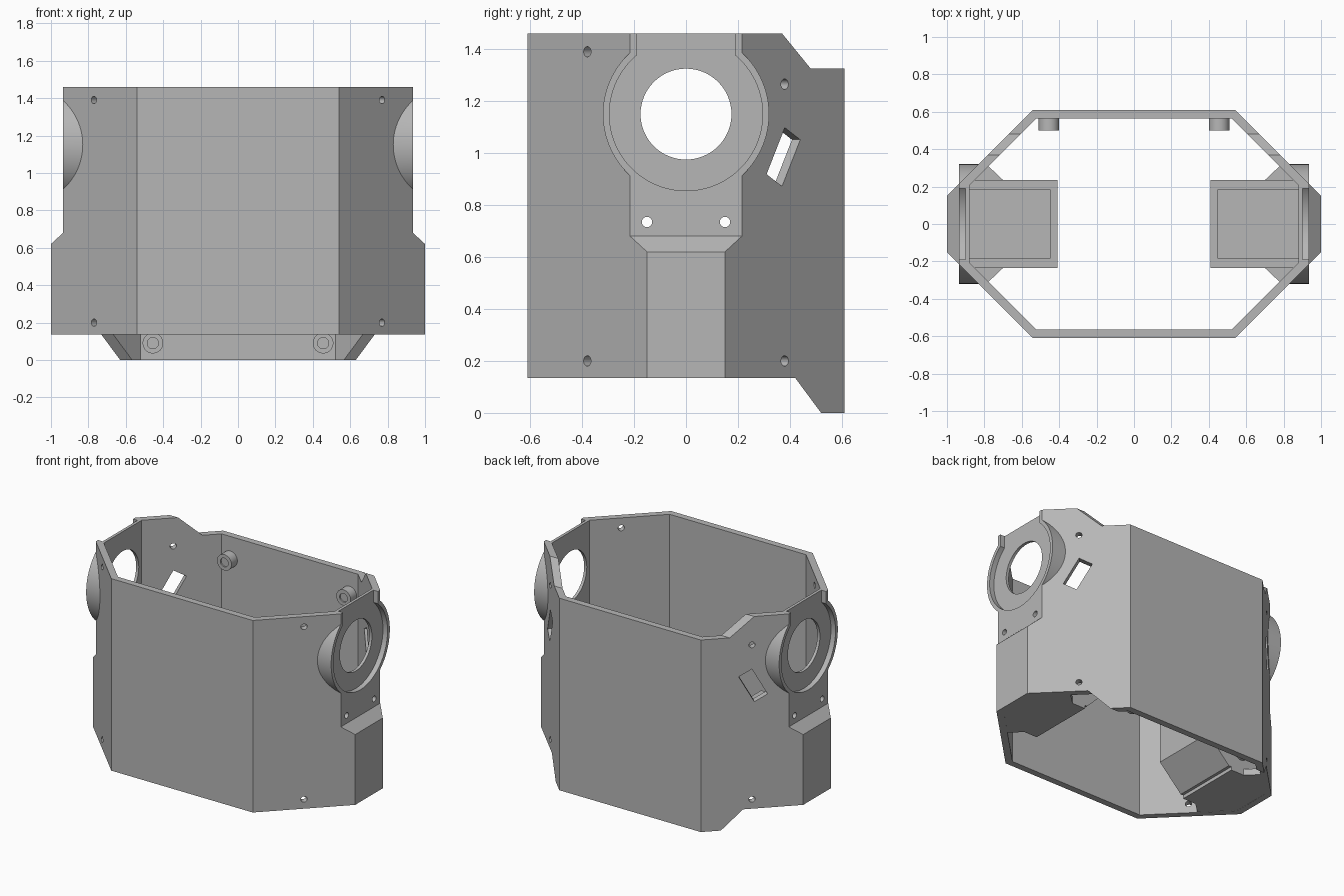
import bpy, bmesh, math
from mathutils import Vector, Matrix

cube = bpy.data.objects.get("Cube")
if cube:
    bpy.data.objects.remove(cube, do_unlink=True)

grey = bpy.data.materials.new("plain grey")
grey.use_nodes = True
colour = (0.47, 0.47, 0.47, 1)
grey.diffuse_color = colour
grey.node_tree.nodes["Principled BSDF"].inputs["Base Color"].default_value = colour


def finish(name, bm):
    bmesh.ops.recalc_face_normals(bm, faces=bm.faces)
    mesh = bpy.data.meshes.new(name)
    bm.to_mesh(mesh)
    bm.free()
    mesh.materials.append(grey)
    obj = bpy.data.objects.new(name, mesh)
    bpy.context.collection.objects.link(obj)
    return obj


def prism(name, points, axis, lo, hi):
    """Extrude a flat outline along one axis."""
    place = {"x": lambda a, b, d: (d, a, b),
             "y": lambda a, b, d: (a, d, b),
             "z": lambda a, b, d: (a, b, d)}[axis]
    bm = bmesh.new()
    ends = [[bm.verts.new(place(a, b, d)) for a, b in points] for d in (lo, hi)]
    for end in ends:
        bm.faces.new(end)
    n = len(points)
    for i in range(n):
        j = (i + 1) % n
        bm.faces.new((ends[0][i], ends[0][j], ends[1][j], ends[1][i]))
    return finish(name, bm)


def rod(name, start, direction, radius, length, sides=32):
    """Cylinder from a start point along a direction."""
    d = Vector(direction).normalized()
    bm = bmesh.new()
    turn = d.to_track_quat("Z", "Y").to_matrix().to_4x4()
    middle = Matrix.Translation(Vector(start) + d * length / 2)
    bmesh.ops.create_cone(bm, cap_ends=True, segments=sides, radius1=radius,
                          radius2=radius, depth=length, matrix=middle @ turn)
    return finish(name, bm)


def combine(target, other, operation="DIFFERENCE"):
    mod = target.modifiers.new("cut", "BOOLEAN")
    mod.operation = operation
    mod.solver = "EXACT"
    mod.object = other
    bpy.context.view_layer.objects.active = target
    bpy.ops.object.modifier_apply(modifier=mod.name)
    bpy.data.objects.remove(other, do_unlink=True)


def octagon(x, y, total):
    """Octagon with 45 degree corners lying on |x| + |y| = total."""
    q = [(x, total - x), (total - y, y)]
    return (q + [(-a, b) for a, b in reversed(q)]
            + [(-a, -b) for a, b in q] + [(a, -b) for a, b in reversed(q)])


def step_in(target, x):
    """Narrow the upper part of both sides with a sloped shoulder."""
    for s in (-1, 1):
        outline = [(s * x, 1.9), (s * x, 0.68), (s * (x + 0.13), 0.56),
                   (s * 1.3, 0.56), (s * 1.3, 1.9)]
        combine(target, prism("shoulder_cut", outline, "y", -1, 1))


# Eight-sided shell with round side mounts
shell = prism("shell", octagon(1.0, 0.61, 1.15), "z", 0, 1.6)
step_in(shell, 0.935)
for s in (-1, 1):
    combine(shell, rod("mount", (s * 0.6, 0, 1.15), (s, 0, 0), 0.32, 0.335, 96), "UNION")

# Hollow interior
cavity = prism("cavity", octagon(0.955, 0.565, 1.086), "z", -0.2, 1.8)
step_in(cavity, 0.88)
combine(shell, cavity)

# Round recess open at the top, centre hole and pad screw holes
for s in (-1, 1):
    out = (s, 0, 0)
    combine(shell, rod("recess", (s * 0.9, 0, 1.15), out, 0.295, 0.3, 96))
    slot = [(-0.19, 1.15), (0.19, 1.15), (0.19, 1.8), (-0.19, 1.8)]
    combine(shell, prism("channel", slot, "x", *sorted((s * 0.9, s * 1.2))))
    combine(shell, rod("opening", (s * 0.6, 0, 1.15), out, 0.175, 0.6, 64))
    for y in (-0.15, 0.15):
        combine(shell, rod("pad_hole", (s * 0.7, y, 0.735), out, 0.02, 0.5, 20))

# Upper and lower edges, stepped at the back
combine(shell, prism("top_cut", [(-1, 1.46), (0.37, 1.46), (0.48, 1.325), (1, 1.325),
                                 (1, 2), (-1, 2)], "x", -2, 2))
combine(shell, prism("bottom_cut", [(-1, 0.135), (0.42, 0.135), (0.52, 0),
                                    (0.52, -0.5), (-1, -0.5)], "x", -2, 2))

# Screw holes in the angled walls, and a tilted slot in the rear ones
for s in (-1, 1):
    for y, z in ((-0.38, 1.39), (-0.38, 0.2), (0.38, 1.265), (0.38, 0.2)):
        side = math.copysign(1, y)
        combine(shell, rod("screw_hole", (s * 0.67, y - side * 0.1, z),
                           (s, side, 0), 0.02, 0.3, 20))
    tilt = math.radians(29)
    normal = Vector((s, 1, 0)).normalized()
    along = Vector((-s, 1, 0)).normalized()
    up = Vector((0, 0, 1))
    length = along * math.sin(tilt) + up * math.cos(tilt)
    width = along * math.cos(tilt) - up * math.sin(tilt)
    bm = bmesh.new()
    bmesh.ops.create_cube(bm, size=1)
    for v in bm.verts:
        v.co = (Vector((s * 0.765, 0.365, 0.985)) + normal * v.co.x * 0.25
                + width * v.co.y * 0.096 + length * v.co.z * 0.205)
    combine(shell, finish("tilted_slot", bm))

# Hollow bosses on the inside of the back wall
for s in (-1, 1):
    for z in (0.09, 1.17):
        boss = rod("back_boss", (s * 0.455, 0.57, z), (0, -1, 0), 0.055, 0.07)
        combine(boss, rod("boss_hole", (s * 0.455, 0.51, z), (0, -1, 0), 0.03, 0.1))
        boss.name = "back_boss"

# Open-topped holders with floor plates, inside each side
for s in (-1, 1):
    body = [(s * x, z) for x, z in ((0.58, 0.16), (0.9, 0.16), (0.9, 0.62),
                                    (0.41, 0.62), (0.41, 0.33))]
    holder = prism("side_holder", body, "y", -0.235, 0.235)
    inner = [(s * x, z) for x, z in ((0.45, 0.36), (0.88, 0.36), (0.88, 0.8), (0.45, 0.8))]
    combine(holder, prism("pocket", inner, "y", -0.185, 0.185))
    half = [(0.6, 0.235), (0.7, 0.235), (0.795, 0.325), (0.97, 0.15)]
    plate = half + [(x, -y) for x, y in reversed(half)]
    prism("holder_floor", [(s * x, y) for x, y in plate], "z", 0.136, 0.18)

for obj in bpy.context.collection.objects:
    if obj.type == "MESH" and obj.data.materials and obj.data.materials[0] == grey:
        bpy.ops.object.select_all(action="DESELECT")
        obj.select_set(True)
        bpy.context.view_layer.objects.active = obj
        bpy.ops.object.shade_smooth_by_angle(angle=math.radians(30))
